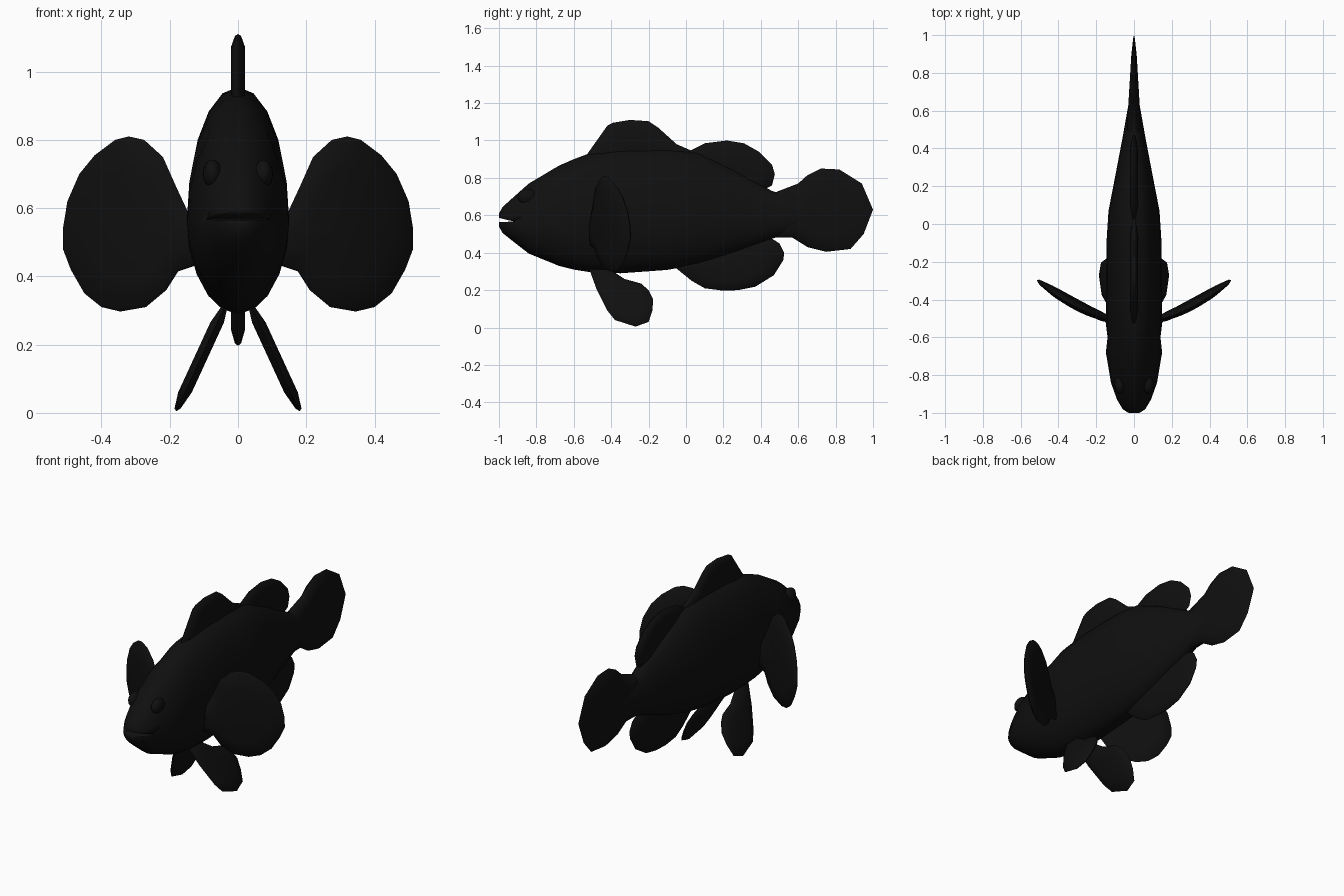
import bpy
import bmesh
import math
from mathutils import Vector

default_cube = bpy.data.objects.get("Cube")
if default_cube:
    bpy.data.objects.remove(default_cube, do_unlink=True)


def make_material(name, colour):
    material = bpy.data.materials.new(name)
    material.use_nodes = True
    material.diffuse_color = colour
    shader = next(n for n in material.node_tree.nodes if n.type == "BSDF_PRINCIPLED")
    shader.inputs["Base Color"].default_value = colour
    return material


black = make_material("matte black", (0.005, 0.005, 0.005, 1))


def finish(name, bm, angle=40):
    """Turn a bmesh into a smooth shaded object."""
    bmesh.ops.recalc_face_normals(bm, faces=bm.faces)
    mesh = bpy.data.meshes.new(name)
    bm.to_mesh(mesh)
    bm.free()
    mesh.materials.append(black)
    obj = bpy.data.objects.new(name, mesh)
    bpy.context.collection.objects.link(obj)
    bpy.ops.object.select_all(action="DESELECT")
    obj.select_set(True)
    bpy.context.view_layer.objects.active = obj
    bpy.ops.object.shade_smooth_by_angle(angle=math.radians(angle))
    return obj


def bridge(bm, first, second):
    """Join two closed rings of vertices with quads."""
    count = len(first)
    for i in range(count):
        j = (i + 1) % count
        bm.faces.new((first[i], first[j], second[j], second[i]))


def loft(name, sections, sides=20):
    """Body from egg-shaped sections: y, half width, bottom, top."""
    bm = bmesh.new()
    rings = []
    for y, width, bottom, top in sections:
        middle = bottom + 0.42 * (top - bottom)
        ring = []
        for i in range(sides):
            angle = math.tau * i / sides
            rise = math.sin(angle)
            reach = top - middle if rise > 0 else middle - bottom
            ring.append(bm.verts.new((width * math.cos(angle), y, middle + reach * rise)))
        rings.append(ring)
    for first, second in zip(rings, rings[1:]):
        bridge(bm, first, second)
    bm.faces.new(rings[0])
    bm.faces.new(rings[-1])
    return finish(name, bm)


def fin(name, outline, place, thickness):
    """Lens-shaped fin; place(u, v, t) maps the outline into space."""
    bm = bmesh.new()
    points = [Vector(p) for p in outline]
    centre = sum(points, Vector((0, 0))) / len(points)

    def ring(scale, depth):
        result = []
        for point in points:
            u, v = centre.lerp(point, scale)
            result.append(bm.verts.new(place(u, v, depth * thickness(u, v))))
        return result

    rim = ring(1, 0)
    for side in (1, -1):
        edge = ring(0.95, 0.45 * side)
        inner = ring(0.65, side)
        bridge(bm, rim, edge)
        bridge(bm, edge, inner)
        hub = bm.verts.new(place(centre.x, centre.y, side * thickness(*centre)))
        for i in range(len(inner)):
            bm.faces.new((inner[i], inner[(i + 1) % len(inner)], hub))
    return finish(name, bm, 60)


# Body, from snout to tail root
body = loft("body", [
    (-1, .03, .54, .61), (-.98, .06, .505, .645), (-.93, .09, .465, .69),
    (-.84, .122, .395, .77), (-.68, .149, .33, .865), (-.6, .14, .31, .9),
    (-.52, .15, .297, .93), (-.35, .148, .29, .95), (-.1, .146, .308, .955),
    (.07, .135, .34, .935), (.25, .1, .395, .85), (.46, .06, .475, .73),
    (.63, .03, .53, .68)])

# Mouth slit, cut as a thin wedge
bm = bmesh.new()
wedge = [(-.92, .567), (-1.03, .593), (-1.03, .562)]
left = [bm.verts.new((.3, y, z)) for y, z in wedge]
right = [bm.verts.new((-.3, y, z)) for y, z in wedge]
bridge(bm, left, right)
bm.faces.new(left)
bm.faces.new(right)
cutter = finish("mouth_cutter", bm)
cutter.hide_render = True
cut = body.modifiers.new("mouth", "BOOLEAN")
cut.operation = "DIFFERENCE"
cut.solver = "EXACT"
cut.object = cutter
bpy.ops.object.select_all(action="DESELECT")
body.select_set(True)
bpy.context.view_layer.objects.active = body
bpy.ops.object.modifier_apply(modifier=cut.name)
bpy.data.objects.remove(cutter, do_unlink=True)


# Fins on the centre line, outlined in y and z
def upright(u, v, t):
    return (t, u, v)


fin("front_dorsal_fin",
    [(-.56, .88), (-.53, .925), (-.42, 1.08), (-.39, 1.095), (-.3, 1.11), (-.2, 1.103),
     (-.15, 1.07), (-.05, .98), (.03, .945), (.03, .88)],
    upright, lambda u, v: .02)

fin("rear_dorsal_fin",
    [(.0, .9), (.02, .945), (.1, .985), (.22, 1), (.31, .985), (.39, .94), (.46, .87),
     (.475, .82), (.46, .76), (.41, .735), (.3, .74), (.1, .85)],
    upright, lambda u, v: .02)

fin("anal_fin",
    [(-.08, .34), (-.05, .315), (.03, .25), (.1, .21), (.2, .197), (.28, .2), (.37, .218),
     (.47, .28), (.52, .36), (.525, .4), (.5, .45), (.46, .475), (.3, .47), (.1, .4)],
    upright, lambda u, v: .02)

fin("tail_fin",
    [(.4, .72), (.47, .72), (.6, .77), (.65, .815), (.72, .85), (.82, .845), (.94, .77),
     (1, .63), (.95, .5), (.88, .42), (.75, .405), (.65, .43), (.57, .48), (.44, .48)],
    upright, lambda u, v: .008 + .06 * (1 - u))

# Paired fins and eyes
pectoral = [(.1, .56), (.145, .585), (.18, .66), (.22, .75), (.275, .8), (.32, .81),
            (.36, .8), (.42, .755), (.465, .7), (.5, .62), (.513, .54), (.513, .48),
            (.49, .42), (.45, .35), (.4, .31), (.345, .297), (.27, .31), (.21, .36),
            (.175, .415), (.13, .43), (.1, .45)]
pelvic = [(-.52, .32), (-.48, .21), (-.42, .09), (-.38, .04), (-.27, .005), (-.2, .03),
          (-.18, .09), (-.175, .15), (-.2, .2), (-.24, .235), (-.33, .26), (-.42, .32)]

for side, label in ((1, "left"), (-1, "right")):
    # Swept back toward the tip
    fin(label + "_pectoral_fin", pectoral,
        lambda u, v, t: (side * u, -.55 + .3 * u + .37 * u * u + .05 * (.5 - v) + t, v),
        lambda u, v: .024)
    # Splayed outward toward the ground
    fin(label + "_pelvic_fin", pelvic,
        lambda u, v, t: (side * (.045 + .46 * (.3 - v) + t), u, v),
        lambda u, v: .02)
    # Low domed eye
    bm = bmesh.new()
    bmesh.ops.create_uvsphere(bm, u_segments=16, v_segments=10, radius=1)
    bmesh.ops.scale(bm, vec=(.028, .05, .042), verts=bm.verts)
    bmesh.ops.translate(bm, vec=(side * .075, -.85, .7), verts=bm.verts)
    finish(label + "_eye", bm)
